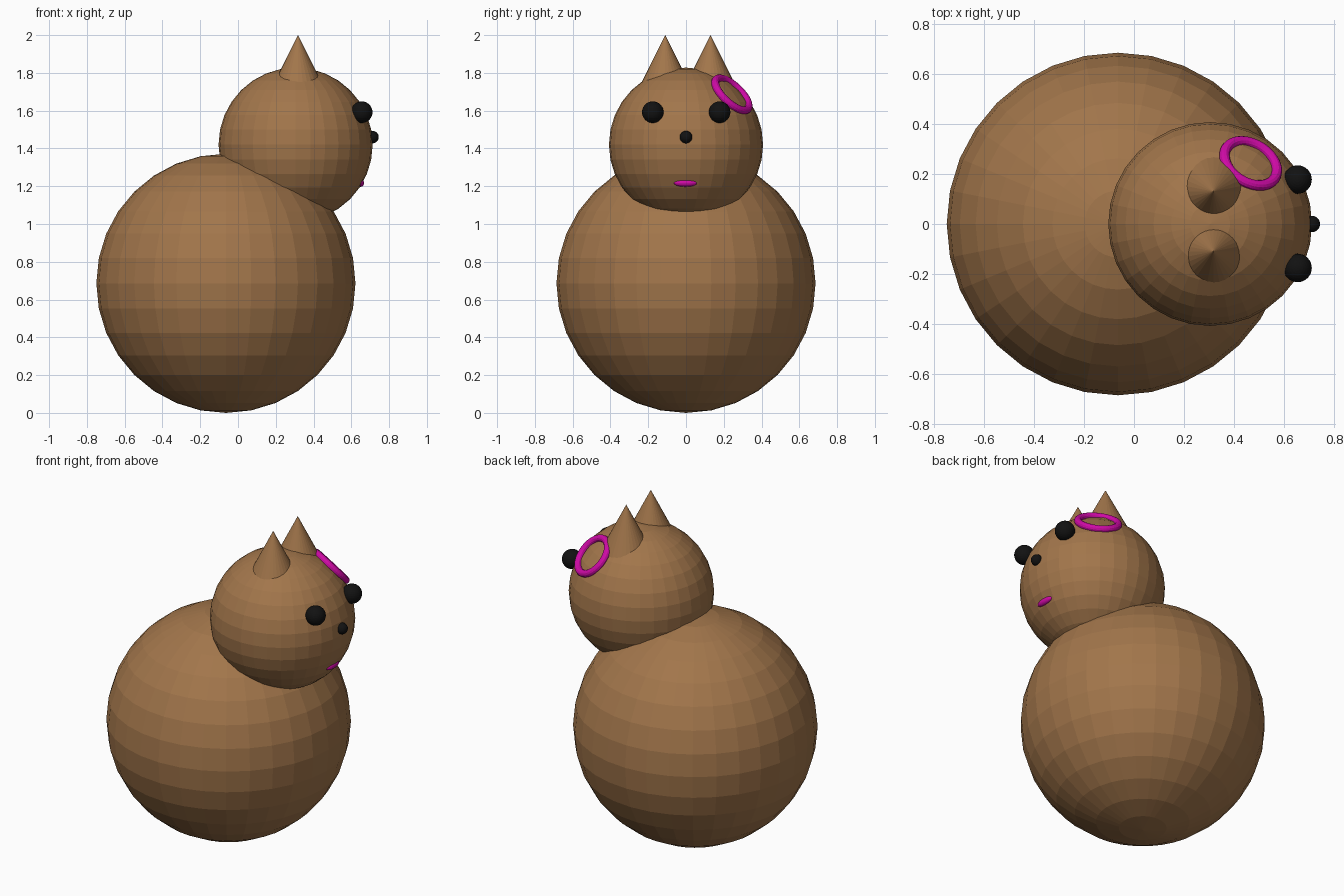
import bpy
from mathutils import Vector

if "Cube" in bpy.data.objects:
    bpy.data.objects.remove(bpy.data.objects["Cube"])


def material(name, rgb):
    m = bpy.data.materials.new(name)
    m.diffuse_color = (*rgb, 1)
    m.use_nodes = True
    m.node_tree.nodes["Principled BSDF"].inputs["Base Color"].default_value = m.diffuse_color
    return m


brown = material("brown", (0.36, 0.18, 0.07))
black = material("black", (0.006, 0.006, 0.006))
pink = material("pink", (0.62, 0.003, 0.38))


def finish(name, mat):
    ob = bpy.context.object
    ob.name = name
    ob.data.materials.append(mat)
    return ob


def ball(name, loc, radius, mat, scale=(1, 1, 1)):
    bpy.ops.mesh.primitive_uv_sphere_add(segments=32, ring_count=16, radius=radius, location=loc)
    ob = finish(name, mat)
    ob.scale = scale
    return ob


# Body and head, facing +x
ball("body", (-0.064, 0, 0.686), 0.686, brown)
ball("head", (0.305, 0, 1.42), 0.408, brown)

# Ears: upright cones sunk into the head
EAR_H = 0.34
for side, y in (("right", -0.11), ("left", 0.13)):
    bpy.ops.mesh.primitive_cone_add(vertices=32, radius1=EAR_H / 2, radius2=0, depth=EAR_H,
                                    location=(0.318, y, 2.0 - EAR_H / 2))
    finish("ear_" + side, brown)

# Eyes and nose
for side, y in (("right", -0.176), ("left", 0.178)):
    ball("eye_" + side, (0.655, y, 1.592), 0.057, black)
ball("nose", (0.712, 0, 1.46), 0.033, black)

# Mouth: flattened ball lying on the head surface
mouth = ball("mouth", (0.648, -0.003, 1.217), 1, pink, (0.02, 0.061, 0.02))

# Hair ring lying against the head beside the left ear
normal = Vector((0.39, 0.63, 0.67))
bpy.ops.mesh.primitive_torus_add(major_segments=48, minor_segments=12,
                                 major_radius=0.114, minor_radius=0.021,
                                 location=(0.467, 0.243, 1.686),
                                 rotation=normal.to_track_quat('Z', 'Y').to_euler())
finish("hair_ring", pink)
